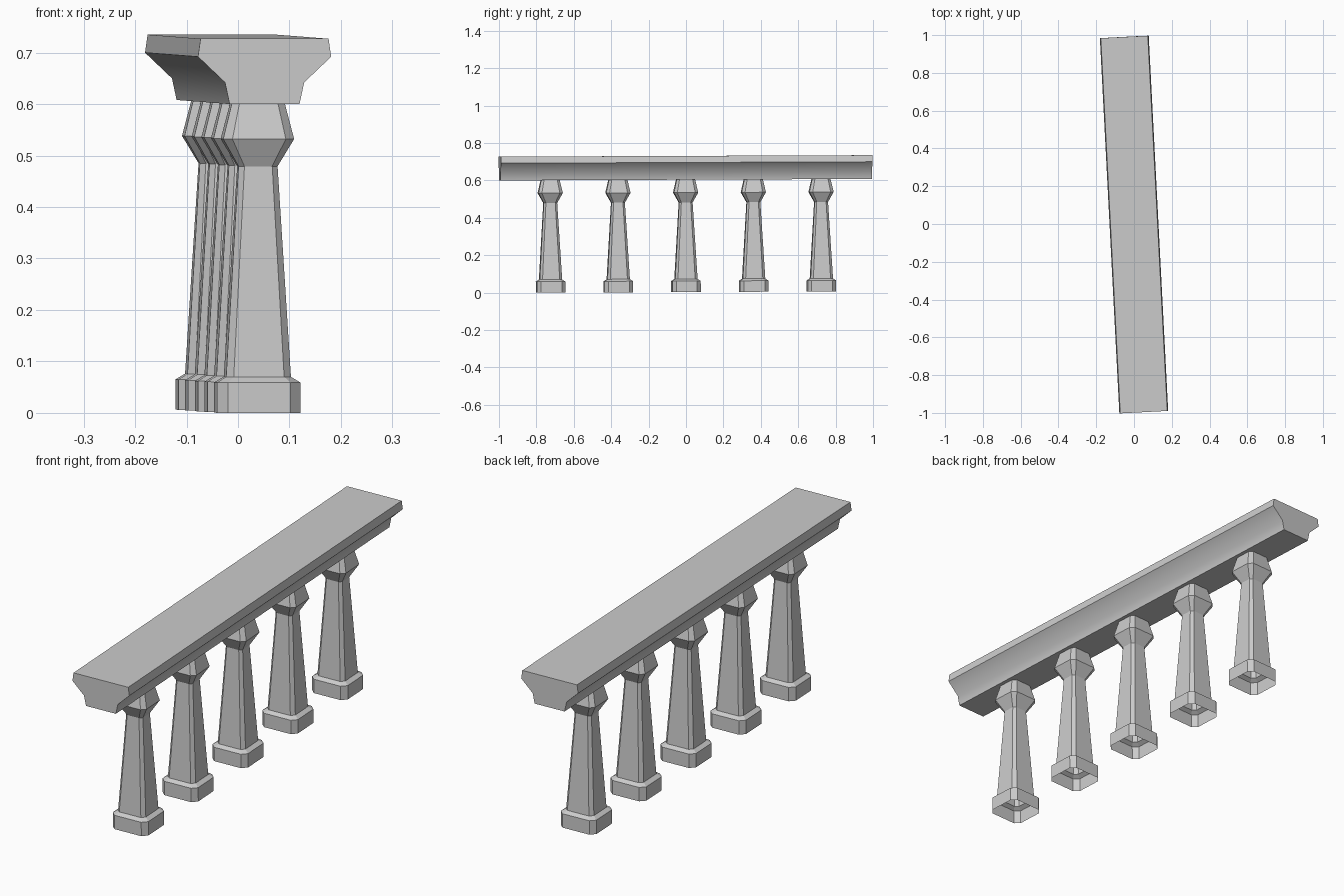
import bpy, bmesh, math
from mathutils import Matrix, Vector

if "Cube" in bpy.data.objects:
    bpy.data.objects.remove(bpy.data.objects["Cube"])

# whole balustrade is turned slightly and rises a little towards the back
TURN = Matrix.Rotation(math.radians(2.97), 4, 'Z') @ Matrix.Rotation(0.004, 4, 'X')


def finish(name, bm, location, smooth=None):
    bmesh.ops.recalc_face_normals(bm, faces=bm.faces[:])
    mesh = bpy.data.meshes.new(name)
    bm.to_mesh(mesh)
    bm.free()
    ob = bpy.data.objects.new(name, mesh)
    bpy.context.collection.objects.link(ob)
    ob.matrix_world = TURN @ Matrix.Translation(Vector(location))
    if smooth:
        bpy.ops.object.select_all(action='DESELECT')
        ob.select_set(True)
        bpy.context.view_layer.objects.active = ob
        bpy.ops.object.shade_smooth_by_angle(angle=math.radians(smooth))
    return ob


def chamfered_ring(bm, hx, hy, c, z):
    pts = [(hx, c - hy), (hx, hy - c), (hx - c, hy), (c - hx, hy),
           (-hx, hy - c), (-hx, c - hy), (c - hx, -hy), (hx - c, -hy)]
    return [bm.verts.new((x, y, z)) for x, y in pts]


# baluster: half width x, half width y, corner cut, height (open underneath)
LEVELS = [(0.081, 0.076, 0.020, 0.0), (0.081, 0.076, 0.020, 0.059),
          (0.063, 0.060, 0.014, 0.070), (0.038, 0.036, 0.011, 0.479),
          (0.069, 0.065, 0.017, 0.532), (0.051, 0.049, 0.014, 0.603)]


def baluster(i, y):
    bm = bmesh.new()
    rings = [chamfered_ring(bm, *lv) for lv in LEVELS]
    for a, b in zip(rings, rings[1:]):
        for k in range(8):
            n = (k + 1) % 8
            bm.faces.new((a[k], a[n], b[n], b[k]))
    finish(f"baluster_{i + 1}", bm, (0, y, 0.0032))


for i in range(5):
    baluster(i, (i - 2) * 0.3625)

# handrail: mirrored half profile swept along its length
HALF = [(0.068, 0.604), (0.077, 0.646), (0.1295, 0.696), (0.1245, 0.731)]
LENGTH = 1.989
bm = bmesh.new()
profile = HALF + [(-x, z) for x, z in reversed(HALF)]
end = bm.faces.new([bm.verts.new((x, -LENGTH / 2, z)) for x, z in profile])
new = bmesh.ops.extrude_face_region(bm, geom=[end], use_keep_orig=True)["geom"]
bmesh.ops.translate(bm, vec=(0, LENGTH, 0),
                    verts=[v for v in new if isinstance(v, bmesh.types.BMVert)])
finish("handrail", bm, (0, 0, 0), smooth=50)
